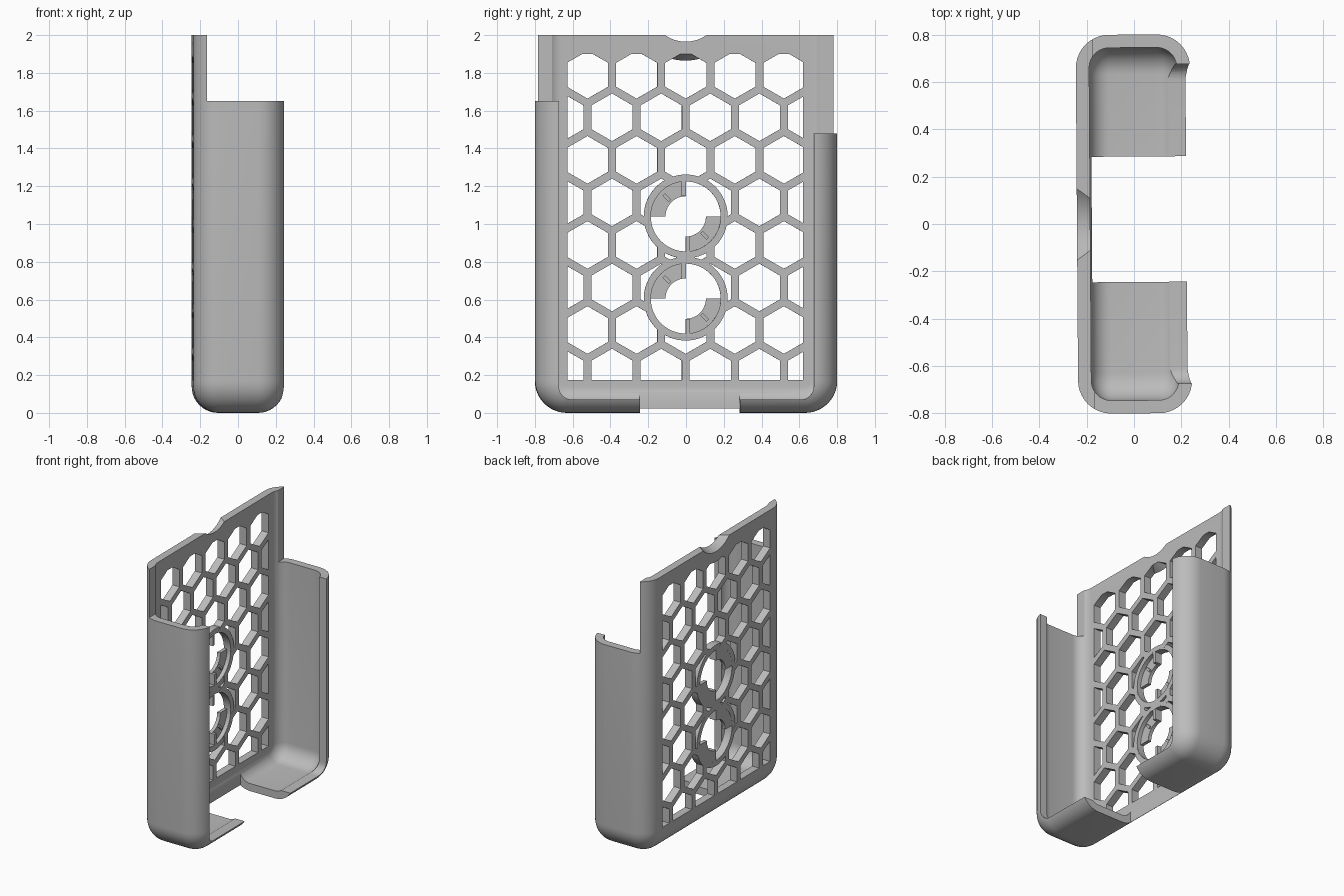
import bpy, bmesh, math
from mathutils import Matrix

if "Cube" in bpy.data.objects:
    bpy.data.objects.remove(bpy.data.objects["Cube"])

grey = bpy.data.materials.new("plain_grey")
grey.diffuse_color = (0.5, 0.5, 0.5, 1)
grey.use_nodes = True
grey.node_tree.nodes["Principled BSDF"].inputs["Base Color"].default_value = grey.diffuse_color
TILT = Matrix.Rotation(0.007, 4, 'Z')
BACK, INNER = -0.241, -0.185          # back panel faces
DISCS = (1.04, 0.605)                 # heights of the round mounts


def make(name, bm):
    bmesh.ops.recalc_face_normals(bm, faces=bm.faces)
    me = bpy.data.meshes.new(name)
    bm.to_mesh(me)
    bm.free()
    me.materials.append(grey)
    ob = bpy.data.objects.new(name, me)
    bpy.context.collection.objects.link(ob)
    return ob


def boolean(ob, cutter, op='DIFFERENCE'):
    m = ob.modifiers.new("cut", 'BOOLEAN')
    m.operation, m.object, m.solver = op, cutter, 'EXACT'
    bpy.context.view_layer.objects.active = ob
    bpy.ops.object.modifier_apply(modifier=m.name)
    bpy.data.objects.remove(cutter)


def add_box(bm, x0, x1, y0, y1, z0, z1):
    mat = Matrix.Translation(((x0 + x1) / 2, (y0 + y1) / 2, (z0 + z1) / 2)) \
        @ Matrix.Diagonal((x1 - x0, y1 - y0, z1 - z0, 1))
    bmesh.ops.create_cube(bm, size=1, matrix=mat)


def box(name, *dims):
    bm = bmesh.new()
    add_box(bm, *dims)
    return make(name, bm)


def add_prism(bm, pts, x0, x1):
    """Extrude a (y, z) outline along x."""
    a = [bm.verts.new((x0, y, z)) for y, z in pts]
    b = [bm.verts.new((x1, y, z)) for y, z in pts]
    bm.faces.new(a)
    bm.faces.new(b[::-1])
    for i in range(len(pts)):
        j = (i + 1) % len(pts)
        bm.faces.new((a[i], a[j], b[j], b[i]))


def circle(y, z, r, n, start=0.0):
    return [(y + r * math.cos(start + math.tau * i / n),
             z + r * math.sin(start + math.tau * i / n)) for i in range(n)]


def rounded_box(name, hx, hy, z0, z1, corner, edge):
    bm = bmesh.new()
    add_box(bm, -hx, hx, -hy, hy, z0, z1)
    along_x = [e for e in bm.edges if abs(e.verts[0].co.x - e.verts[1].co.x) > hx]
    bmesh.ops.bevel(bm, geom=along_x, offset=corner, offset_type='OFFSET',
                    segments=10, profile=0.5, affect='EDGES')
    rims = [e for e in bm.edges if abs(e.verts[0].co.x - e.verts[1].co.x) < 1e-5]
    bmesh.ops.bevel(bm, geom=rims, offset=edge, offset_type='OFFSET',
                    segments=10, profile=0.5, affect='EDGES')
    return make(name, bm)


def arc_bar(name, z, r0, r1, a0, a1, x0, x1, n):
    """Bar of rectangular section bent around the x direction."""
    bm = bmesh.new()
    full = a1 - a0 >= 360
    rings = []
    for i in range(n if full else n + 1):
        a = math.radians(a0 + (a1 - a0) * i / n)
        rings.append([bm.verts.new((x, r * math.cos(a), z + r * math.sin(a)))
                      for x, r in ((x0, r0), (x1, r0), (x1, r1), (x0, r1))])
    for i in range(n):
        p, q = rings[i], rings[(i + 1) % len(rings)]
        for k in range(4):
            m = (k + 1) % 4
            bm.faces.new((p[k], p[m], q[m], q[k]))
    if not full:
        bm.faces.new(rings[0])
        bm.faces.new(rings[-1][::-1])
    return make(name, bm)


# hollow rounded case
case = rounded_box("case_shell", 0.241, 0.8, 0, 2.5, 0.17, 0.14)
boolean(case, rounded_box("hollow", 0.185, 0.745, 0.055, 2.42, 0.115, 0.085))

# open top, uneven side walls, floor gap
boolean(case, box("top_cut", -1, 1, -1, 1, 2, 3))
boolean(case, box("low_wall_cut", -0.17, 1, 0, 1, 1.48, 3))
boolean(case, box("high_wall_cut", -0.17, 1, -1, 0.01, 1.65, 3))
boolean(case, box("floor_gap", -0.178, 1, -0.245, 0.285, -1, 0.4))

# front opening with rounded lower corners
outline = [(0.675, 2.6), (-0.675, 2.6)]
for cy, start in ((-0.605, 180), (0.605, 270)):
    for i in range(9):
        a = math.radians(start + 90 * i / 8)
        outline.append((cy + 0.07 * math.cos(a), 0.14 + 0.07 * math.sin(a)))
bm = bmesh.new()
add_prism(bm, outline, 0.09, 0.6)
boolean(case, make("front_opening", bm))

# honeycomb holes, trimmed to a rectangle
bm = bmesh.new()
for row in range(8):
    for col in range(-3, 4):
        y = col * 0.26 + (0.13 if row % 2 else 0)
        if abs(y) < 0.72:
            add_prism(bm, circle(y, 1.79 - row * 0.2252, 0.126, 6, math.pi / 6), -0.4, -0.1)
comb = make("honeycomb", bm)
boolean(comb, box("comb_limit", -0.5, 0, -0.625, 0.622, 0.175, 1.9), 'INTERSECT')
boolean(case, comb)

# round holes for the mounts
bm = bmesh.new()
for z in DISCS:
    add_prism(bm, circle(0, z, 0.19, 64), -0.4, -0.1)
boolean(case, make("mount_holes", bm))

# flared thumb notch in the top edge
bm = bmesh.new()
bmesh.ops.create_cone(bm, cap_ends=True, segments=96, radius1=0.244, radius2=0.159, depth=0.18,
                      matrix=Matrix.Translation((-0.21, 0, 2.155)) @ Matrix.Rotation(math.pi / 2, 4, 'Y'))
boolean(case, make("notch_cone", bm))
parts = [case]

# sloped lip below the thumb notch
bm = bmesh.new()
loops = []
for x, r in ((BACK + 0.001, 0.29), (INNER - 0.001, 0.256)):
    h = math.acos(0.245 / r)
    loops.append([bm.verts.new((x, r * math.sin(h * (i / 8 - 1)), 2.155 - r * math.cos(h * (i / 8 - 1))))
                  for i in range(17)])
a, b = loops
bm.faces.new(a)
bm.faces.new(b[::-1])
for i in range(17):
    j = (i + 1) % 17
    bm.faces.new((a[i], a[j], b[j], b[i]))
parts.append(make("notch_lip", bm))

# twist-lock mounts: ring, two tabs, end stops and small ridges
for n, z in enumerate(DISCS, 1):
    parts.append(arc_bar(f"mount_ring_{n}", z, 0.185, 0.222, 0, 360, BACK + 0.0005, INNER - 0.0005, 64))
    for side, a0 in (("upper", 90), ("lower", 270)):
        parts.append(arc_bar(f"mount_tab_{side}_{n}", z, 0.107, 0.188, a0, a0 + 90,
                             BACK + 0.001, -0.215, 16))
        s = 1 if side == "upper" else -1
        bm = bmesh.new()
        add_box(bm, -0.23, INNER - 0.001, -0.022, 0, 0.107, 0.186)
        bmesh.ops.transform(bm, verts=bm.verts, matrix=Matrix.Translation((0, 0, z))
                            @ Matrix.Rotation(0 if s > 0 else math.pi, 4, 'X'))
        parts.append(make(f"mount_stop_{side}_{n}", bm))
        bm = bmesh.new()
        add_box(bm, -0.22, -0.205, -0.009, 0.009, 0.118, 0.165)
        bmesh.ops.transform(bm, verts=bm.verts, matrix=Matrix.Translation((0, 0, z))
                            @ Matrix.Rotation(math.radians(45 if s > 0 else 225), 4, 'X'))
        parts.append(make(f"mount_ridge_{side}_{n}", bm))

# finish: slight turn and smooth curves with sharp edges
for ob in parts:
    ob.data.transform(TILT)
    bpy.ops.object.select_all(action='DESELECT')
    ob.select_set(True)
    bpy.context.view_layer.objects.active = ob
    bpy.ops.object.shade_smooth_by_angle(angle=math.radians(30))
